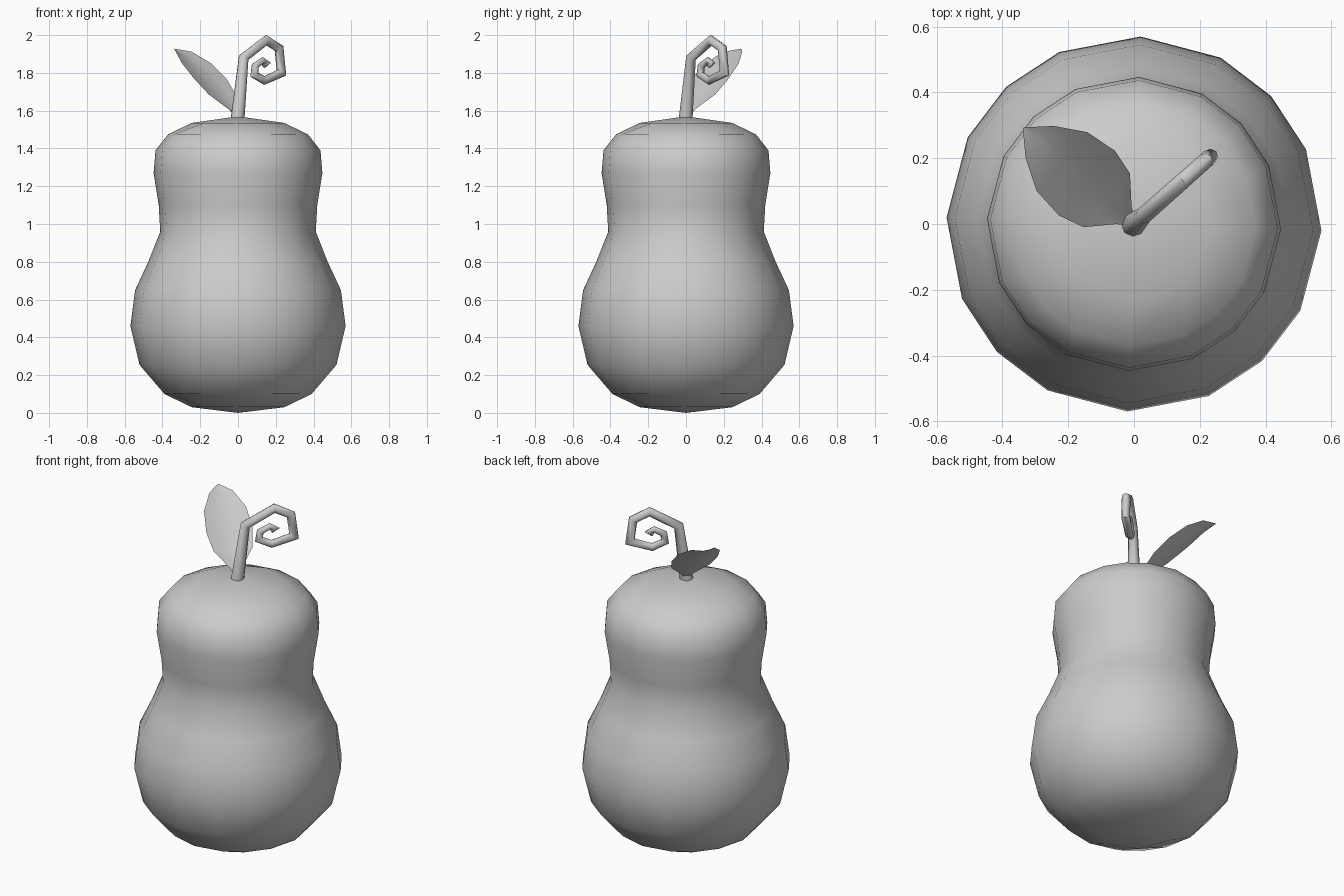
import bpy, bmesh, math
from mathutils import Vector

if "Cube" in bpy.data.objects:
    bpy.data.objects.remove(bpy.data.objects["Cube"])


def finish(bm, name, angle=None):
    bmesh.ops.recalc_face_normals(bm, faces=bm.faces[:])
    me = bpy.data.meshes.new(name)
    bm.to_mesh(me)
    bm.free()
    ob = bpy.data.objects.new(name, me)
    bpy.context.collection.objects.link(ob)
    for p in me.polygons:
        p.use_smooth = True
    if angle:
        bpy.ops.object.select_all(action='DESELECT')
        ob.select_set(True)
        bpy.context.view_layer.objects.active = ob
        bpy.ops.object.shade_smooth_by_angle(angle=math.radians(angle))
    return ob


def bridge(bm, a, b):
    n = len(a)
    for i in range(n):
        bm.faces.new((a[i], a[(i + 1) % n], b[(i + 1) % n], b[i]))


# Fruit body: 16-sided rings with box-style spacing, quad-grid caps
profile = [(0.39, 0.10), (0.522, 0.255), (0.57, 0.46), (0.545, 0.65), (0.475, 0.80),
           (0.412, 0.96), (0.42, 1.10), (0.447, 1.27), (0.437, 1.39), (0.37, 1.475)]
angles = [-2 + 90 * k + a for k in range(4) for a in (0, 25.5, 45, 64.5)]
bm = bmesh.new()


def ring(r, z, degs):
    return [bm.verts.new((r * math.cos(math.radians(d)), r * math.sin(math.radians(d)), z))
            for d in degs]


rings = [ring(r, z, angles) for r, z in profile]
for a, b in zip(rings, rings[1:]):
    bridge(bm, a, b)


def cap(outer, r, z, pole_z):
    inner = ring(r, z, angles[::2])
    pole = bm.verts.new((0, 0, pole_z))
    for k in range(4):
        o = [outer[(4 * k + j) % 16] for j in range(5)]
        i0, i1, i2 = [inner[(2 * k + j) % 8] for j in range(3)]
        bm.faces.new((o[0], o[1], i1, i0))
        bm.faces.new((o[1], o[2], o[3], i1))
        bm.faces.new((o[3], o[4], i2, i1))
        bm.faces.new((i0, i1, i2, pole))


cap(rings[0], 0.245, 0.03, 0.0)
cap(rings[-1], 0.245, 1.535, 1.57)
finish(bm, "pear_body")

# Curled stem: tapered tube swept along a planar spiral (distance, height, radius)
path = [(-0.005, 1.54, 0.037), (0.04, 1.88, 0.026), (0.2, 1.973, 0.025), (0.29, 1.93, 0.024),
        (0.307, 1.80, 0.024), (0.185, 1.76, 0.022), (0.115, 1.79, 0.02), (0.122, 1.838, 0.019),
        (0.175, 1.866, 0.017), (0.208, 1.852, 0.015), (0.182, 1.836, 0.012)]
yaw = math.radians(41.5)
across = Vector((math.cos(yaw), math.sin(yaw), 0))
side = Vector((-math.sin(yaw), math.cos(yaw), 0))
up = Vector((0, 0, 1))
pts = [Vector((s, z)) for s, z, r in path]
bm = bmesh.new()
loops = []
for i, p in enumerate(pts):
    t0 = (p - pts[i - 1]).normalized() if i else None
    t1 = (pts[i + 1] - p).normalized() if i < len(pts) - 1 else t0
    t0 = t0 or t1
    t = (t0 + t1).normalized()
    mitre = 1 / max(t.dot(t1), 0.75)
    n = across * -t.y + up * t.x
    c = across * p.x + up * p.y
    r = path[i][2]
    loops.append([bm.verts.new(c + n * (r * mitre * math.cos(a)) + side * (r * math.sin(a)))
                  for a in [math.tau * k / 8 for k in range(8)]])
for a, b in zip(loops, loops[1:]):
    bridge(bm, a, b)
bm.faces.new(loops[0])
bm.faces.new(loops[-1])
finish(bm, "stem", 50)

# Leaf: arched sheet with a sunken midrib (length, half width, height)
stations = [(0.0, 0.008, 1.56), (0.04, 0.035, 1.61), (0.11, 0.108, 1.685), (0.19, 0.13, 1.765),
            (0.29, 0.118, 1.85), (0.38, 0.065, 1.912), (0.446, 0.002, 1.928)]
along = Vector((-0.755, 0.655, 0))
wide = Vector((0.655, 0.755, 0))
bm = bmesh.new()
rows = [[bm.verts.new(along * l + wide * (w * k) + up * (z - 0.2 * w * (1 - k * k)))
         for k in (-1, -0.5, 0, 0.5, 1)] for l, w, z in stations]
for a, b in zip(rows, rows[1:]):
    for j in range(4):
        bm.faces.new((a[j], a[j + 1], b[j + 1], b[j]))
finish(bm, "leaf")
